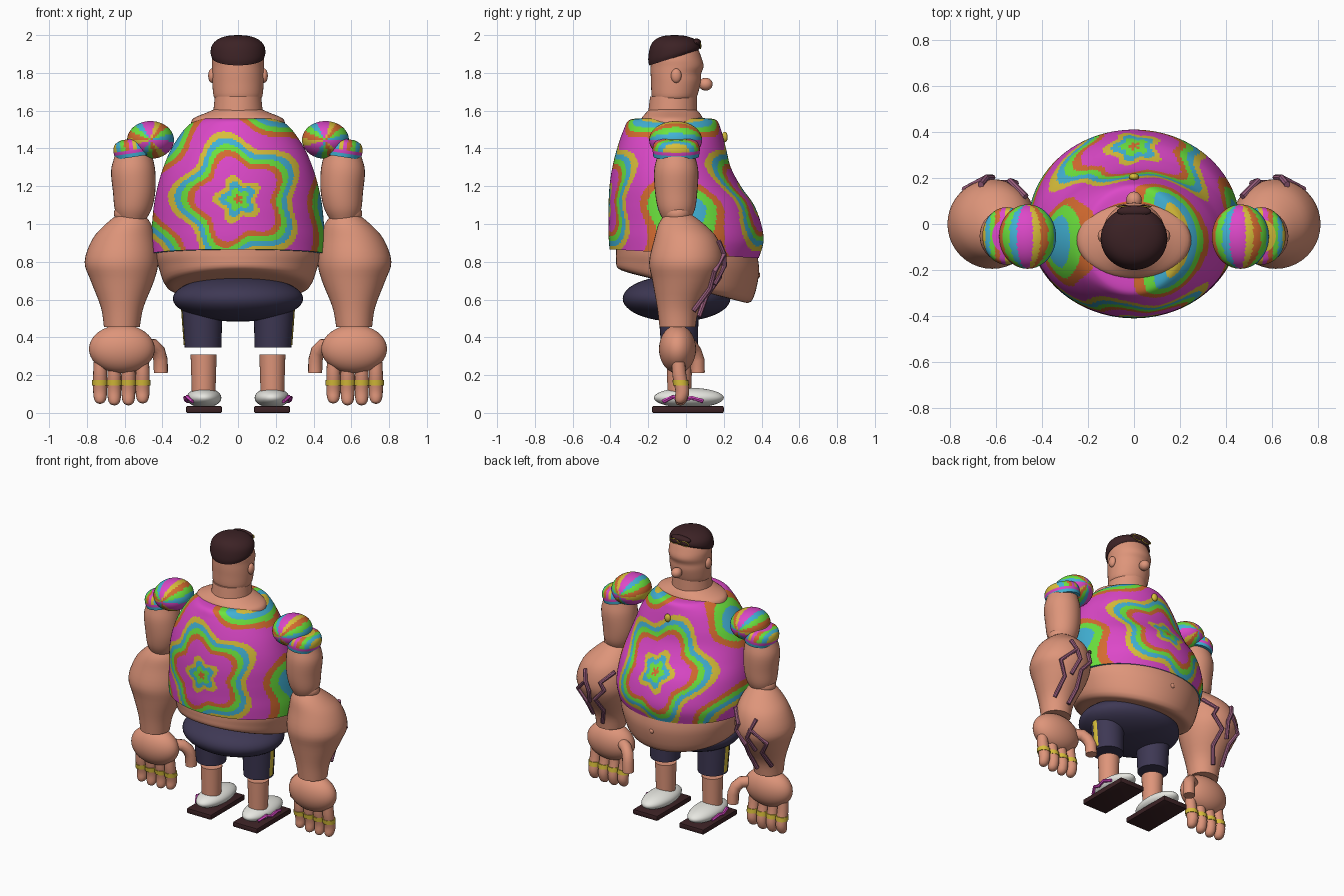
import bpy, bmesh, math
from mathutils import Matrix

if "Cube" in bpy.data.objects:
    bpy.data.objects.remove(bpy.data.objects["Cube"])


def mat(name, r, g, b):
    m = bpy.data.materials.new(name)
    lin = [((c / 255 + 0.055) / 1.055) ** 2.4 for c in (r, g, b)]
    m.diffuse_color = (*lin, 1)
    m.use_nodes = True
    m.node_tree.nodes["Principled BSDF"].inputs["Base Color"].default_value = m.diffuse_color
    return m


SKIN = mat("skin", 222, 149, 122)
BROWN = mat("dark brown", 60, 34, 37)
NAVY = mat("navy", 62, 56, 84)
WHITE = mat("white", 236, 236, 230)
VEIN = mat("vein purple", 156, 96, 128)
MAGENTA = mat("magenta", 220, 72, 200)
YELLOW = mat("yellow", 216, 190, 58)
CYAN = mat("cyan", 66, 178, 214)
GREEN = mat("green", 108, 228, 62)
ORANGE = mat("orange", 214, 108, 48)
DYE = [MAGENTA, ORANGE, GREEN, CYAN, YELLOW]


def finish(name, bm, mats, rule=None):
    bmesh.ops.recalc_face_normals(bm, faces=bm.faces)
    for f in bm.faces:
        f.smooth = True
        if rule:
            f.material_index = rule(f.calc_center_median())
    me = bpy.data.meshes.new(name)
    bm.to_mesh(me)
    bm.free()
    for m in mats:
        me.materials.append(m)
    ob = bpy.data.objects.new(name, me)
    bpy.context.collection.objects.link(ob)
    return ob


def spline(rows, steps):
    """Catmull-Rom through rows of numbers."""
    out = []
    for i in range(len(rows) - 1):
        a, b = rows[max(i - 1, 0)], rows[i]
        c, d = rows[i + 1], rows[min(i + 2, len(rows) - 1)]
        for k in range(steps):
            t = k / steps
            out.append([0.5 * (2 * q + (r - p) * t + (2 * p - 5 * q + 4 * r - s) * t * t
                               + (3 * q - p - 3 * r + s) * t ** 3)
                        for p, q, r, s in zip(a, b, c, d)])
    return out + [list(rows[-1])]


def loft(name, rings, mats, n=32, steps=4, rule=None):
    """Skin elliptical rings (z, cx, cy, rx, ry, slope along y)."""
    bm = bmesh.new()
    loops = []
    for z, cx, cy, rx, ry, sl in spline(rings, steps):
        loop = []
        for k in range(n):
            a = 2 * math.pi * k / n
            y = cy + ry * math.sin(a)
            loop.append(bm.verts.new((cx + rx * math.cos(a), y, z + sl * y)))
        loops.append(loop)
    for p, q in zip(loops, loops[1:]):
        for k in range(n):
            bm.faces.new((p[k], p[(k + 1) % n], q[(k + 1) % n], q[k]))
    bm.faces.new(loops[0][::-1])
    bm.faces.new(loops[-1])
    return finish(name, bm, mats, rule)


def limb(name, rows, mats, n=32, steps=4):
    """Round loft from rows (z, cx, cy, r)."""
    return loft(name, [(z, x, y, r, r, 0) for z, x, y, r in rows], mats, n, steps)


def blob(name, loc, rad, mats, seg=32, rule=None):
    bm = bmesh.new()
    bmesh.ops.create_uvsphere(bm, u_segments=seg, v_segments=seg // 2, radius=1)
    bmesh.ops.transform(bm, matrix=Matrix.Translation(loc) @ Matrix.Diagonal((*rad, 1)), verts=bm.verts)
    return finish(name, bm, mats, rule)


def box(name, loc, size, mats, bevel):
    bm = bmesh.new()
    bmesh.ops.create_cube(bm, size=1)
    bmesh.ops.transform(bm, matrix=Matrix.Translation(loc) @ Matrix.Diagonal((*size, 1)), verts=bm.verts)
    bmesh.ops.bevel(bm, geom=bm.edges[:], offset=bevel, segments=2, affect='EDGES', profile=0.5)
    return finish(name, bm, mats)


def tube(name, pts, r, m, res=1, cyclic=False):
    cu = bpy.data.curves.new(name, 'CURVE')
    cu.dimensions = '3D'
    cu.bevel_depth, cu.bevel_resolution, cu.use_fill_caps = r, res, True
    sp = cu.splines.new('POLY')
    sp.points.add(len(pts) - 1)
    for p, co in zip(sp.points, pts):
        p.co = (*co, 1)
    sp.use_cyclic_u = cyclic
    cu.materials.append(m)
    ob = bpy.data.objects.new(name, cu)
    bpy.context.collection.objects.link(ob)


# tie-dye: wavy five-pointed star rings around the middle of the chest and back
def star_dye(c):
    x, z = c.x, c.z - 1.13
    r, a = math.hypot(x, z), math.atan2(z, x)
    f = r / (1 + (.12 + .15 * math.exp(-r / .12)) * math.cos(5 * (a - math.radians(106))))
    u = (f - .115) % .214
    return 0 if u < .09 else min(4, 1 + int((u - .09) / .031))


def span(z, rx, back, front, slope=0):
    return (z, 0, (front + back) / 2, rx, (front - back) / 2, slope)


# shirt
loft("shirt", [span(.842, .455, -.405, .385, -.06), span(.92, .46, -.41, .41, -.04),
               span(1.0, .455, -.41, .40, -.02), span(1.1, .445, -.41, .36),
               span(1.2, .425, -.405, .29), span(1.3, .395, -.39, .237),
               span(1.4, .352, -.365, .212), span(1.5, .285, -.33, .185),
               span(1.55, .225, -.30, .16), span(1.56, .20, -.23, .10)],
     DYE, n=240, steps=12, rule=star_dye)
blob("shirt_pin", (0, .205, 1.46), (.022, .016, .028), [YELLOW], 16)

# bare belly under the hem
loft("belly", [span(.92, .42, -.37, .36, -.05), span(.84, .435, -.37, .38, -.05),
               span(.77, .42, -.37, .385, -.12), span(.675, .38, -.36, .345, -.25),
               span(.665, .30, -.28, .27, -.25)], [SKIN], n=64)
blob("belly_button", (0, .378, .73), (.018, .015, .018), [SKIN], 16)

# neck and head
loft("neck_base", [span(1.53, .25, -.24, .10), span(1.56, .235, -.235, .09),
                   span(1.59, .165, -.21, .07), span(1.61, .12, -.19, .05)], [SKIN], n=48)
loft("neck", [span(1.55, .135, -.205, .06), span(1.675, .123, -.19, .058)], [SKIN], n=48, steps=1)
loft("head", [span(1.66, .118, -.17, .045), span(1.68, .13, -.182, .06), span(1.75, .136, -.185, .078),
              span(1.795, .136, -.187, .08), span(1.835, .137, -.187, .093),
              span(1.88, .136, -.185, .082), span(1.94, .115, -.165, .055),
              span(1.975, .06, -.12, 0)], [SKIN], n=48)
blob("nose", (0, .104, 1.74), (.034, .037, .034), [SKIN], 24)
loft("hair", [span(1.9, .137, -.195, .066, .31), span(1.918, .145, -.2, .074, .22),
              span(1.95, .138, -.19, .068, .07), span(1.978, .108, -.165, .045, .02),
              span(1.995, .06, -.12, 0), span(2.0, .01, -.07, -.05)], [BROWN], n=48)
blob("hair_quiff", (0, .055, 1.962), (.075, .025, .02), [BROWN], 24)

for s, side in ((-1, "left"), (1, "right")):
    blob(side + "_ear", (s * .138, -.052, 1.785), (.02, .028, .038), [SKIN], 24)
    # glasses pushed up into the hair
    blob(side + "_lens", (s * .04, .076, 1.943), (.033, .006, .014), [BROWN], 24)
    tube(side + "_lens_rim", [(s * .04 + .034 * math.cos(a), .076, 1.943 + .015 * math.sin(a))
                              for a in [k * math.pi / 10 for k in range(20)]], .003, YELLOW, 1, True)

    # puffed sleeve with fan stripes, and its cuff
    def fan(c):
        a = (math.degrees(math.atan2(c.z - 1.445, c.x - s * .463)) - 77) % 120
        return 0 if a < 40 else (3, 2, 1, 4)[min(3, int((a - 40) / 20))]
    blob(side + "_sleeve", (s * .463, -.055, 1.445), (.124, .14, .1), DYE, 64, fan)
    cuff = loft(side + "_cuff", [(-.045, 0, 0, .1, .12, 0), (0, 0, 0, .106, .125, 0),
                                 (.035, 0, 0, .092, .11, 0), (.052, 0, 0, .055, .07, 0)], DYE, n=64,
                steps=6, rule=lambda c: 3 if c.z < -.025 else 0 if c.z < -.005
                else int((s * c.x + .11) / .022) % 5)
    cuff.location, cuff.rotation_euler = (s * .555, -.052, 1.4), (0, s * .15, 0)

    # arm
    limb(side + "_upper_arm", [(1.42, s * .55, -.052, .088), (1.36, s * .553, -.052, .1),
                               (1.28, s * .555, -.052, .117), (1.17, s * .55, -.052, .112),
                               (1.08, s * .555, -.05, .098), (1.02, s * .56, -.05, .07)], [SKIN])
    blob(side + "_elbow", (s * .567, -.045, 1.055), (.09, .075, .065), [SKIN])
    fore = [(1.06, .565, -.045, .06), (1.0, .58, -.025, .12), (.92, .603, 0, .168),
            (.8, .617, 0, .195), (.7, .612, -.01, .168), (.56, .613, -.04, .113), (.455, .615, -.045, .095)]
    limb(side + "_forearm", [(z, s * x, y, r) for z, x, y, r in fore], [SKIN], n=40)

    # raised zigzag veins hugging the forearm
    path = spline(fore, 10)

    def on_arm(z, deg):
        _, x, y, r = min(path, key=lambda p: abs(p[0] - z))
        a = math.radians(deg)
        return (s * (x + (r + .01) * math.cos(a)), y + (r + .01) * math.sin(a), z)

    veins = [[(.92, 138), (.85, 112), (.8, 120), (.72, 98), (.62, 108), (.51, 95)],
             [(.91, 70), (.84, 82), (.75, 52), (.66, 64), (.54, 45)],
             [(.84, 82), (.78, 90), (.68, 78)]]
    for i, v in enumerate(veins):
        tube(f"{side}_vein_{i + 1}", [on_arm(*p) for p in v], .014, VEIN, 2)

    # hand
    blob(side + "_hand", (s * .615, -.045, .338), (.174, .098, .128), [SKIN], 40)
    for i, (x, end) in enumerate(((.505, .05), (.58, .04), (.655, .04), (.73, .048))):
        limb(f"{side}_finger_{i + 1}", [(.27, s * x, -.04, .034), (.2, s * x, -.035, .037),
                                        (.12, s * x, -.02, .037), (end + .03, s * x, -.025, .033),
                                        (end + .008, s * x, -.03, .022), (end, s * x, -.03, .004)], [SKIN], 16)
        limb(f"{side}_finger_ring_{i + 1}", [(.145, s * x, -.026, .042), (.175, s * x, -.03, .042)],
             [YELLOW], 16, 1)
    tube(side + "_thumb", [(s * .50, -.01, .36), (s * .45, .025, .355), (s * .422, .045, .325),
                           (s * .41, .06, .28), (s * .408, .062, .212)], .038, SKIN, 4)

    # leg, with a gap between the shorts and the calf
    limb(side + "_shorts_leg", [(.345, s * .185, -.035, .097), (.58, s * .19, -.04, .108)], [NAVY], 32, 1)
    loft(side + "_shorts_stripe", [(.36, s * .283, -.036, .0045, .02, 0),
                                   (.55, s * .297, -.039, .0045, .02, 0)], [YELLOW], 8, 1)
    limb(side + "_calf", [(.09, s * .182, -.035, .062), (.31, s * .182, -.035, .069)], [SKIN], 32, 1)

    # shoe
    box(side + "_sole", (s * .18, .01, .018), (.19, .38, .036), [BROWN], .007)
    blob(side + "_shoe", (s * .18, .015, .08), (.092, .185, .053), [WHITE], 40)
    zig = [(-.12, .06), (-.07, .085), (-.02, .066), (.03, .08), (.09, .062)]
    tube(side + "_shoe_stripe", [(s * (.186 + .094 * math.sqrt(1 - ((y - .015) / .185) ** 2
                                 - ((z - .08) / .053) ** 2)), y, z) for y, z in zig], .011, MAGENTA)

# seat of the shorts
blob("shorts", (0, -.05, .605), (.345, .285, .122), [NAVY], 48)

# turn tubes into closed outward-facing meshes and keep hard edges crisp
bpy.ops.object.select_all(action='SELECT')
bpy.context.view_layer.objects.active = bpy.data.objects["shorts"]
bpy.ops.object.convert(target='MESH')
for ob in bpy.data.objects:
    bm = bmesh.new()
    bm.from_mesh(ob.data)
    bmesh.ops.remove_doubles(bm, verts=bm.verts, dist=1e-5)
    bmesh.ops.recalc_face_normals(bm, faces=bm.faces)
    bm.to_mesh(ob.data)
    bm.free()
bpy.ops.object.shade_smooth_by_angle(angle=math.radians(40))
